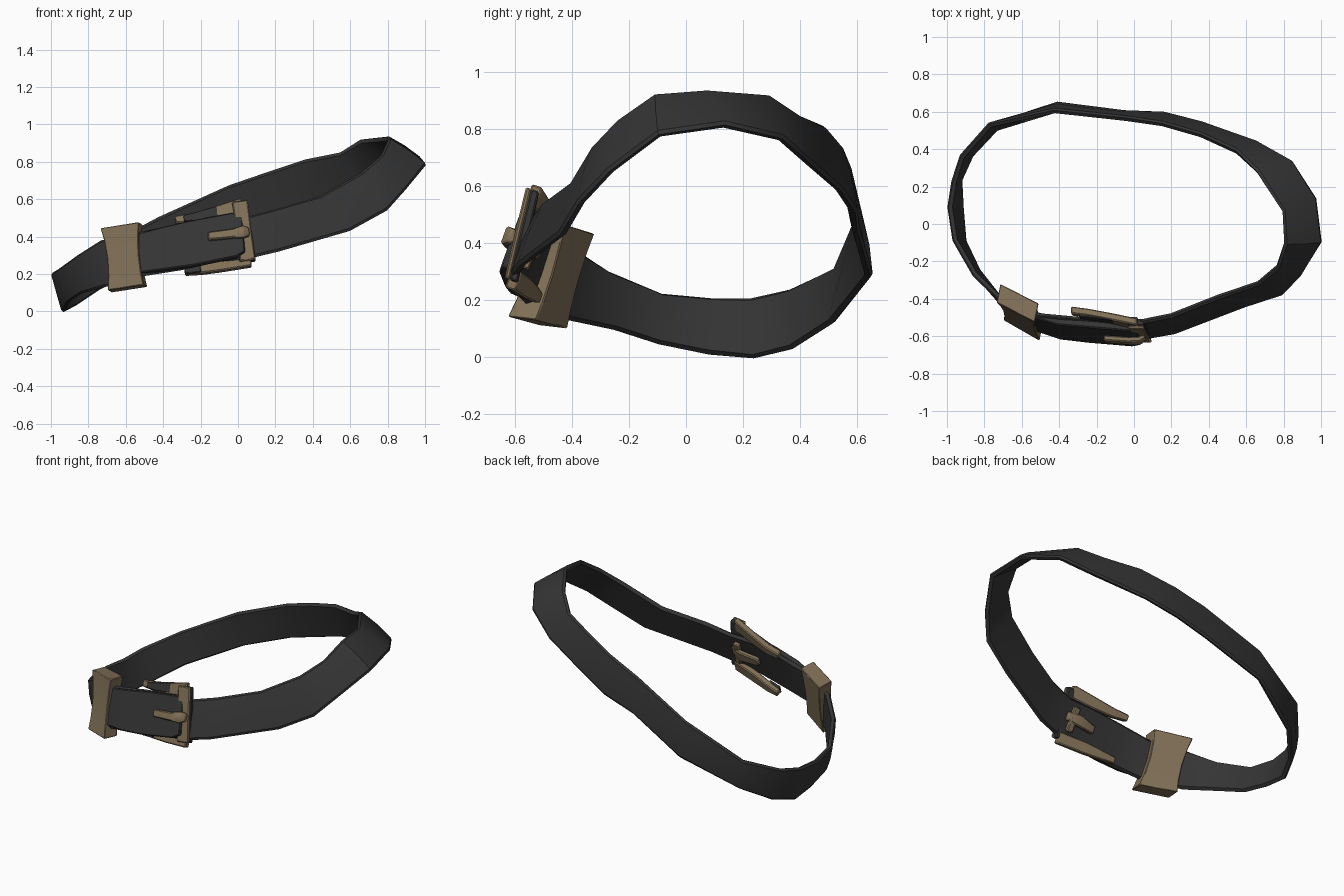
import bpy, bmesh, math
from mathutils import Vector as V

if "Cube" in bpy.data.objects:
    bpy.data.objects.remove(bpy.data.objects["Cube"])


def material(name, col):
    m = bpy.data.materials.new(name)
    m.diffuse_color = (*col, 1)
    m.use_nodes = True
    m.node_tree.nodes["Principled BSDF"].inputs["Base Color"].default_value = m.diffuse_color
    return m


LEATHER = material("dark_leather", (0.035, 0.035, 0.035))
BRASS = material("aged_brass", (0.22, 0.162, 0.095))


def loft(name, rings, mat, closed=False, bevel=0.0):
    """Skin a list of equal rings of points; cap the ends unless closed."""
    bm = bmesh.new()
    rows = [[bm.verts.new(p) for p in r] for r in rings]
    k = len(rows[0])
    for i in range(len(rows) if closed else len(rows) - 1):
        a, b = rows[i], rows[(i + 1) % len(rows)]
        for j in range(k):
            bm.faces.new((a[j], a[(j + 1) % k], b[(j + 1) % k], b[j]))
    if not closed:
        bm.faces.new(rows[0])
        bm.faces.new(rows[-1][::-1])
    bmesh.ops.recalc_face_normals(bm, faces=bm.faces)
    me = bpy.data.meshes.new(name)
    bm.to_mesh(me)
    bm.free()
    me.materials.append(mat)
    ob = bpy.data.objects.new(name, me)
    bpy.context.collection.objects.link(ob)
    if bevel:
        mod = ob.modifiers.new("bevel", "BEVEL")
        mod.width, mod.segments = bevel, 1
    bpy.ops.object.select_all(action="DESELECT")
    ob.select_set(True)
    bpy.context.view_layer.objects.active = ob
    bpy.ops.object.shade_smooth_by_angle(angle=math.radians(35))
    return ob


# Belt: outer lower edge and outer upper edge at each station round the loop
STATIONS = [
    (-.72, -.42, .13, -.74, -.40, .38), (-.52, -.57, .19, -.52, -.50, .43),
    (-.30, -.605, .225, -.30, -.52, .475), (-.10, -.615, .27, -.10, -.53, .505),
    (.05, -.625, .285, .05, -.53, .51), (.22, -.595, .325, .20, -.50, .55),
    (.60, -.45, .435, .44, -.405, .62), (.80, -.385, .545, .66, -.33, .745),
    (.90, -.28, .655, .77, -.24, .84), (1.01, -.10, .79, .81, -.11, .93),
    (.98, .14, .825, .80, .07, .943), (.85, .345, .775, .66, .29, .927),
    (.66, .45, .68, .55, .40, .855), (.36, .555, .585, .36, .49, .815),
    (.16, .605, .51, .15, .55, .745), (-.05, .612, .445, -.05, .58, .675),
    (-.41, .658, .283, -.43, .62, .505), (-.74, .525, .117, -.78, .545, .315),
    (-.88, .38, .027, -.935, .37, .235), (-.945, .24, -.005, -.98, .23, .205),
    (-.935, .08, .006, -1.003, .09, .203), (-.92, -.10, .043, -.975, -.09, .22),
    (-.845, -.26, .095, -.865, -.28, .30),
]
# Strap cross-section: (fraction of width, depth inward)
SECTION = [(0, .012), (.05, .002), (.5, -.004), (.95, .002), (1, .012), (.95, .03), (.05, .03)]
low = [V(s[:3]) for s in STATIONS]
top = [V(s[3:]) for s in STATIONS]
mid = [(a + b) / 2 for a, b in zip(low, top)]
rings = []
for i, (a, b) in enumerate(zip(low, top)):
    tangent = mid[(i + 1) % len(mid)] - mid[i - 1]
    inward = (b - a).cross(tangent).normalized()
    rings.append([a.lerp(b, u) + inward * d for u, d in SECTION])
loft("belt_strap", rings, LEATHER, closed=True)

# Directions across and out of the leaning front of the strap
ACROSS = V((-.08, .34, .94)).normalized()
OUT = V((0, -.94, .34)).normalized()


def bar(name, stations, thick, mat, across=ACROSS, bevel=0.006, lift=0.0):
    """Flat bar through (x, y, z, width) stations."""
    rows = []
    for x, y, z, w in stations:
        c, a, o = V((x, y, z)) + OUT * lift, across * w / 2, OUT * thick / 2
        rows.append([c - a - o, c + a - o, c + a + o, c - a + o])
    return loft(name, rows, mat, bevel=bevel)


# Overlapping strap end, lying over the frame
bar("strap_tip", [(-.56, -.51, .30, .22), (-.40, -.56, .332, .24), (-.25, -.575, .36, .255),
                  (-.02, -.595, .405, .25), (.03, -.595, .41, .20)], .04, LEATHER)

# Buckle frame: brass face on a leather backing, two arms reaching behind the strap
BAR = [(.01, -.54, .585, .085), (.03, -.575, .44, .08), (.052, -.615, .268, .085)]
SIDE = V((1, 0, .12)).normalized()
bar("buckle_bar", BAR, .02, BRASS, across=SIDE, lift=.012)
bar("buckle_backing", BAR, .03, LEATHER, across=SIDE, lift=-.012)
bar("buckle_upper_arm", [(.02, -.535, .565, .08), (-.12, -.505, .525, .07),
                         (-.24, -.48, .495, .055), (-.335, -.465, .487, .04)], .04, BRASS)
bar("buckle_lower_arm", [(.07, -.605, .272, .07), (-.10, -.565, .245, .07),
                         (-.20, -.54, .225, .055), (-.285, -.525, .213, .04)], .04, BRASS)
# Leather pads on the faces of the arms
bar("upper_arm_pad", [(-.10, -.50, .53, .06), (-.24, -.48, .497, .045), (-.29, -.475, .49, .035)],
    .02, LEATHER, lift=.018, bevel=.003)
bar("lower_arm_pad", [(-.20, -.54, .227, .05), (-.285, -.525, .215, .045)],
    .02, LEATHER, lift=.018, bevel=.003)

# Prong on the outside; its root and hinge bar on the inside
bar("prong", [(.06, -.605, .425, .045), (.03, -.625, .425, .065), (-.03, -.625, .415, .05),
              (-.16, -.615, .40, .045)], .03, BRASS)
bar("prong_root", [(.05, -.545, .40, .05), (-.02, -.52, .38, .07), (-.14, -.535, .365, .05)],
    .03, BRASS)
bar("prong_hinge", [(.0, -.51, .455, .04), (.02, -.565, .31, .04)], .03, BRASS, across=SIDE)

# Belt keeper: waisted block wrapped round the strap
depth = V((.02, .10, -.012))
bl, br = V((-.697, -.515, .113)), V((-.505, -.625, .143))
tl, tr = V((-.735, -.42, .445)), V((-.53, -.525, .478))
rows = []
for v in (0, .2, .5, .8, 1):
    waist = .08 * (1 - (2 * v - 1) ** 2)
    l, r = bl.lerp(tl, v), br.lerp(tr, v)
    a, b = l.lerp(r, waist), r.lerp(l, waist)
    sink = depth * waist
    rows.append([a + sink, b + sink, b + depth, a + depth])
loft("belt_keeper", rows, BRASS, bevel=0.004)
